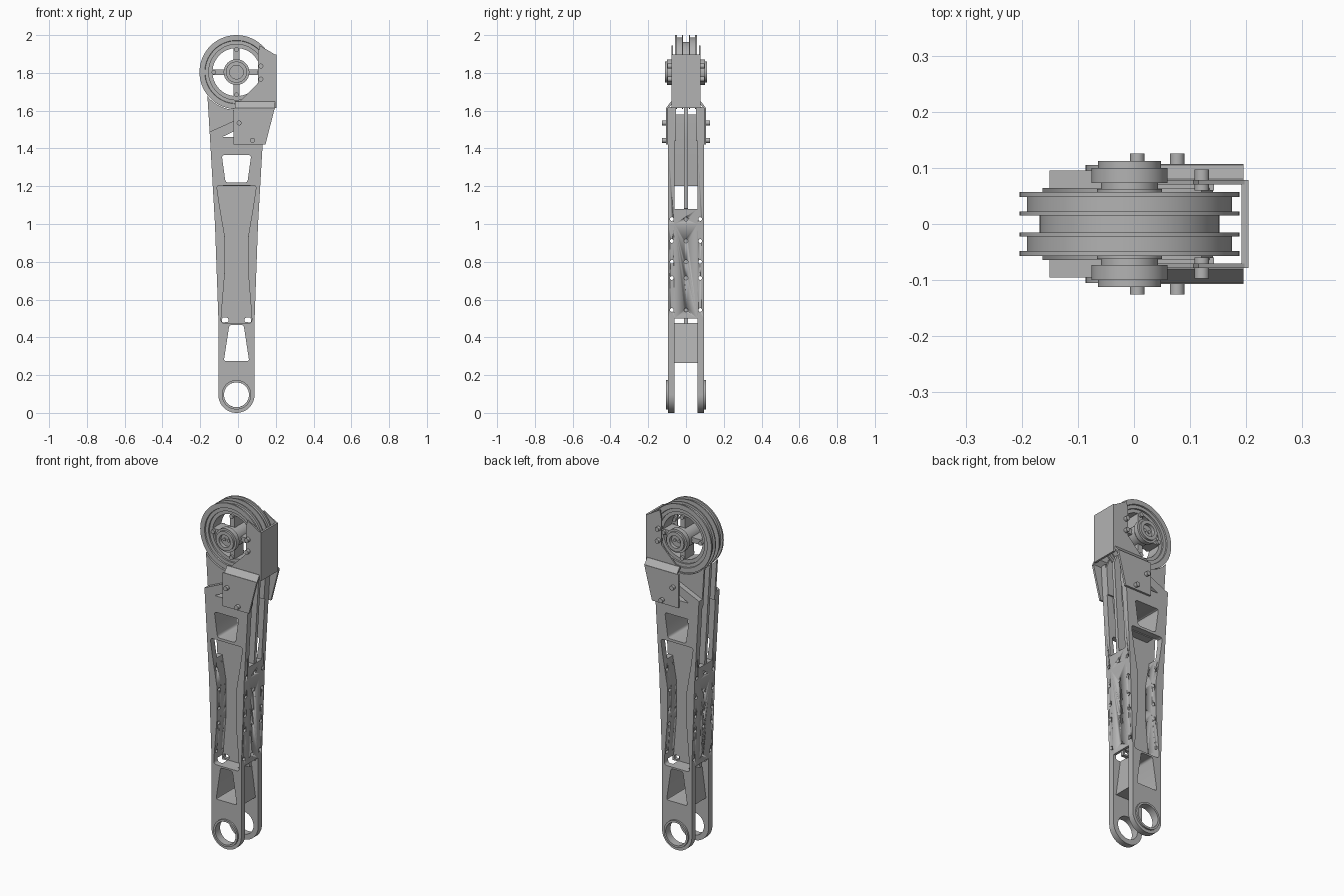
import bpy, bmesh, math
from mathutils import Matrix

if "Cube" in bpy.data.objects:
    bpy.data.objects.remove(bpy.data.objects["Cube"], do_unlink=True)

CX = -0.008          # shared centre line of arm and pulley
AXLE = 1.804         # pulley axle height
BORE = 0.096         # lower bore height
scene = bpy.context.scene

grey = bpy.data.materials.new("plain_grey_metal")
grey.use_nodes = True
COL = (0.45, 0.45, 0.45, 1)
grey.diffuse_color = COL
grey.node_tree.nodes["Principled BSDF"].inputs["Base Color"].default_value = COL


def finish(name, bm, angle=30):
    """Turn a bmesh into a shaded, coloured object."""
    bmesh.ops.remove_doubles(bm, verts=bm.verts, dist=1e-5)
    bmesh.ops.recalc_face_normals(bm, faces=bm.faces)
    me = bpy.data.meshes.new(name)
    bm.to_mesh(me)
    bm.free()
    me.materials.clear()
    me.materials.append(grey)
    me.shade_smooth()
    me.set_sharp_from_angle(angle=math.radians(angle))
    ob = bpy.data.objects.new(name, me)
    scene.collection.objects.link(ob)
    return ob


def panel(name, loops, lo, hi, axis="Y"):
    """Flat profile with holes, extruded from lo to hi along an axis."""
    cu = bpy.data.curves.new(name, "CURVE")
    cu.dimensions, cu.fill_mode = "2D", "BOTH"
    cu.extrude = (hi - lo) / 2
    for pts in loops:
        sp = cu.splines.new("POLY")
        sp.points.add(len(pts) - 1)
        for p, (u, v) in zip(sp.points, pts):
            p.co = (u, v, 0, 1)
        sp.use_cyclic_u = True
    tmp = bpy.data.objects.new(name + "_profile", cu)
    scene.collection.objects.link(tmp)
    me = bpy.data.meshes.new_from_object(tmp.evaluated_get(bpy.context.evaluated_depsgraph_get()))
    bm = bmesh.new()
    bm.from_mesh(me)
    bpy.data.objects.remove(tmp)
    bpy.data.curves.remove(cu)
    bpy.data.meshes.remove(me)
    mid = (lo + hi) / 2
    for v in bm.verts:
        u, w, d = v.co
        v.co = (u, mid - d, w) if axis == "Y" else (mid + d, u, w)
    return finish(name, bm)


def lathe(name, profile, x, z, flip=1, seg=48):
    """Closed (radius, y) profile turned about a line parallel to y."""
    bm = bmesh.new()
    rings = []
    for i in range(seg):
        a = 2 * math.pi * i / seg
        rings.append([bm.verts.new((x + r * math.cos(a), flip * y, z + r * math.sin(a)))
                      for r, y in profile])
    n = len(profile)
    for i in range(seg):
        a, b = rings[i], rings[(i + 1) % seg]
        for j in range(n):
            k = (j + 1) % n
            if profile[j][0] or profile[k][0]:
                bm.faces.new((a[j], a[k], b[k], b[j]))
    return finish(name, bm)


def rod(name, r, y0, y1, x, z, flip=1):
    return lathe(name, [(0, y0), (r, y0), (r, y1), (0, y1)], x, z, flip, 20)


def arc(x, z, r, start, end, n):
    angles = [math.radians(start + (end - start) * i / n) for i in range(n + 1)]
    return [(x + r * math.cos(a), z + r * math.sin(a)) for a in angles]


def rounded(pts, f):
    """Round the corners of a polygon by distance f."""
    out = []
    for i, (x, z) in enumerate(pts):
        ends = []
        for qx, qz in (pts[i - 1], pts[(i + 1) % len(pts)]):
            t = min(0.45, f / math.hypot(qx - x, qz - z))
            ends.append((x + (qx - x) * t, z + (qz - z) * t))
        (ax, az), (bx, bz) = ends
        for t in (0, 0.25, 0.5, 0.75, 1):
            a, b, c = (1 - t) ** 2, 2 * t * (1 - t), t * t
            out.append((a * ax + b * x + c * bx, a * az + b * z + c * bz))
    return out


def lerp(table, z):
    for (z0, w0), (z1, w1) in zip(table, table[1:]):
        if z <= z1:
            return w0 + (w1 - w0) * (z - z0) / (z1 - z0)
    return table[-1][1]


# Half widths of the arm and of its waisted pocket, by height
OUTER = [(BORE, 0.096), (0.5, 0.096), (1.0, 0.114), (1.45, 0.14), (1.68, 0.154)]
POCKET = [(0.475, 0.082), (0.52, 0.08), (0.75, 0.061), (0.93, 0.061), (1.1, 0.09), (1.205, 0.105)]


def side_line(table, side, z0, z1, extra=0):
    zs = [z0] + [z for z, _ in table if z0 < z < z1] + [z1]
    return [(CX + side * (lerp(table, z) + extra), z) for z in zs]


def trapezoid(z0, w0, z1, w1):
    return [(CX - w0, z0), (CX + w0, z0), (CX + w1, z1), (CX - w1, z1)]


pocket = rounded(side_line(POCKET, 1, 0.475, 1.205) + side_line(POCKET, -1, 0.475, 1.205)[::-1], 0.018)
low_window = rounded(trapezoid(0.275, 0.067, 0.465, 0.038), 0.012)
high_window = rounded(trapezoid(1.22, 0.058, 1.365, 0.078), 0.015)
slant_window = rounded([(-0.085, 1.46), (0.04, 1.46), (0.05, 1.525)], 0.008)

# Drill for the rows of holes through both narrow edges
bm = bmesh.new()
for z in (0.545, 0.714, 0.8, 0.91, 1.026):
    for y in (-0.075, 0, 0.075):
        bmesh.ops.create_cone(bm, cap_ends=True, segments=14, radius1=0.01, radius2=0.01, depth=0.6,
                              matrix=Matrix.Translation((0, y, z)) @ Matrix.Rotation(math.pi / 2, 4, "Y"))
drill = finish("hole_drill", bm)
drill.hide_render = True
drill.hide_set(True)


def drilled(ob):
    mod = ob.modifiers.new("edge_holes", "BOOLEAN")
    mod.operation, mod.solver, mod.object = "DIFFERENCE", "EXACT", drill


# Arm side plates, with a round foot and slanted top
plate = (arc(CX, BORE, 0.096, 180, 360, 24) + side_line(OUTER, 1, 0.3, 1.62)
         + side_line(OUTER, -1, 0.3, 1.488)[::-1])
bore = arc(CX, BORE, 0.066, 0, 351, 39)
pulley_seat = arc(CX, AXLE, 0.2, 310, 219, 20)
for s, label in ((-1, "front"), (1, "back")):
    lo, hi = sorted((s * 0.06, s * 0.095))
    drilled(panel(label + "_side_plate", [plate, bore, low_window, pocket, high_window, slant_window], lo, hi))
    lathe(label + "_bore_ring", [(0.066, 0.06), (0.078, 0.06), (0.078, 0.105), (0.066, 0.105)],
          CX, BORE, s)
    # Thin cheek reaching up to the pulley
    lo, hi = sorted((s * 0.052, s * 0.064))
    panel(label + "_pulley_cheek",
          [side_line(OUTER, 1, 1.44, 1.6) + pulley_seat + side_line(OUTER, -1, 1.44, 1.67)[::-1],
           slant_window], lo, hi)

# Edge blocks joining the side plates along the waist
for s, label in ((-1, "right"), (1, "left")):
    drilled(panel(label + "_edge_block",
                  [side_line(OUTER, s, 0.5, 1.08) + side_line(POCKET, s, 0.5, 1.08)[::-1]], -0.06, 0.06))

# Central web, notched at its lower corners
right_side = side_line(POCKET, 1, 0.47, 1.08, 0.006) + side_line(OUTER, 1, 1.081, 1.6)
left_side = side_line(POCKET, -1, 0.47, 1.08, 0.006) + side_line(OUTER, -1, 1.081, 1.67)
notches = [rounded([(CX + s * a, z) for a, z in ((0.04, 0.482), (0.078, 0.478), (0.076, 0.504), (0.045, 0.504))],
                   0.008) for s in (-1, 1)]
panel("central_web", [right_side + pulley_seat + left_side[::-1], high_window, slant_window] + notches,
      -0.01, 0.01)

# Tunnel walls around the windows
panel("lower_window_tunnel", [trapezoid(0.265, 0.079, 0.475, 0.05), low_window], -0.06, 0.06)
panel("upper_window_tunnel",
      [[(-0.08, 1.2), (0.065, 1.2), (0.09, 1.4), (0.1, 1.58), (-0.115, 1.47), (-0.1, 1.39)],
       high_window, slant_window], -0.06, 0.06)

# Twin-groove pulley rim, stepped on both faces
half = [(0.127, 0.04), (0.147, 0.04), (0.147, 0.05), (0.166, 0.05), (0.168, 0.057), (0.196, 0.057),
        (0.196, 0.048), (0.183, 0.048), (0.183, 0.022), (0.196, 0.022), (0.196, 0.015), (0.16, 0.015)]
lathe("pulley_rim", half + [(r, -y) for r, y in reversed(half)], CX, AXLE, seg=80)
rod("pulley_hub", 0.058, -0.062, 0.062, CX, AXLE)

# Four spokes with a bolt on each end
for i, label in enumerate(("left", "top", "right", "bottom")):
    c, sn = math.cos(i * math.pi / 2), math.sin(i * math.pi / 2)
    corners = [(0.05, -0.015), (0.135, -0.015), (0.135, 0.015), (0.05, 0.015)]
    panel(label + "_spoke", [[(CX + u * c - v * sn, AXLE + u * sn + v * c) for u, v in corners]], -0.04, 0.04)
    for s in (-1, 1):
        rod(label + "_spoke_bolt", 0.012, 0.035, 0.052, CX + 0.12 * c, AXLE + 0.12 * sn, s)

# Bearings, bracket cheeks and their bolts, mirrored front to back
bearing = [(0, 0.06), (0.051, 0.06), (0.051, 0.073), (0.068, 0.073), (0.068, 0.1), (0.056, 0.1),
           (0.056, 0.112), (0.036, 0.112), (0.036, 0.092), (0, 0.092)]
lower_cheek = [(-0.025, 1.42), (0.145, 1.42), (0.195, 1.615), (-0.025, 1.615)]
upper_cheek = [(0, 1.64), (0.2, 1.64), (0.2, 1.895), (0.115, 1.945), (0.105, 1.9), (0.105, 1.745)]
joggle = [(0.107, 1.612), (0.097, 1.612), (0.07, 1.638), (0.07, 1.648), (0.08, 1.648)]
for s, label in ((-1, "front"), (1, "back")):
    lathe(label + "_bearing", bearing, CX, AXLE, s)
    for dx in (-0.014, 0.014):
        rod(label + "_axle_screw", 0.009, 0.09, 0.098, CX + dx, AXLE, s)
    lo, hi = sorted((s * 0.095, s * 0.107))
    panel(label + "_lower_bracket_cheek", [lower_cheek], lo, hi)
    lo, hi = sorted((s * 0.07, s * 0.078))
    panel(label + "_upper_bracket_cheek", [upper_cheek], lo, hi)
    panel(label + "_bracket_joggle", [[(s * y, z) for y, z in joggle]], -0.015, 0.195, "X")
    for x, z in ((0.006, 1.535), (0.077, 1.443)):
        rod(label + "_lower_bracket_bolt", 0.013, 0.1, 0.126, x, z, s)
    for x, z in ((0.121, 1.836), (0.121, 1.767)):
        rod(label + "_upper_bracket_bolt", 0.013, 0.06, 0.097, x, z, s)

# Bracket back wall
panel("bracket_back_wall", [[(-0.078, 1.615), (0.078, 1.615), (0.078, 1.897), (-0.078, 1.897)]],
      0.192, 0.204, "X")
